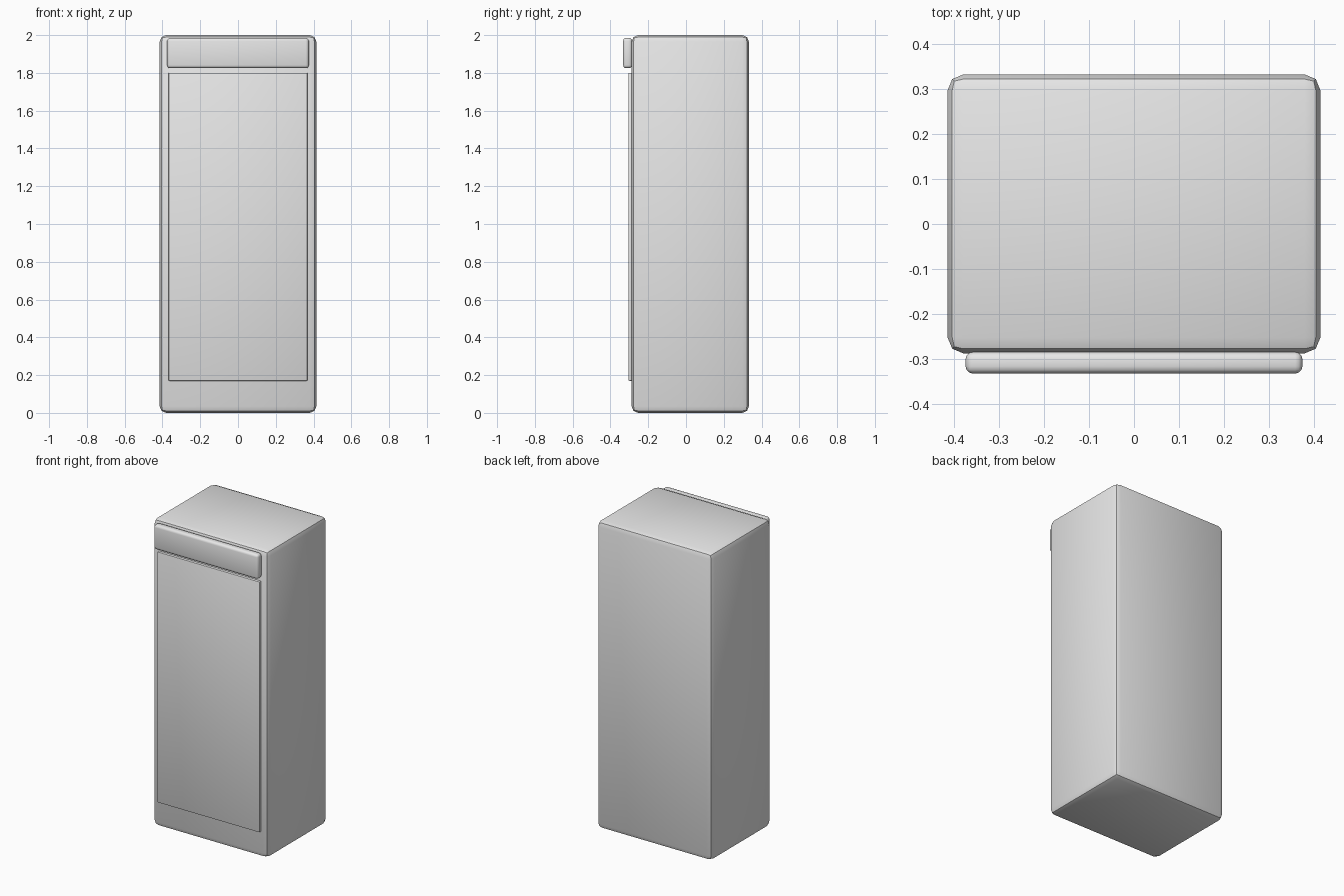
import bpy

cube = bpy.data.objects.get("Cube")
if cube:
    bpy.data.objects.remove(cube, do_unlink=True)

# Single light grey finish
grey = bpy.data.materials.new("light_grey")
grey.use_nodes = True
colour = (0.8, 0.8, 0.8, 1)
grey.diffuse_color = colour
grey.node_tree.nodes["Principled BSDF"].inputs["Base Color"].default_value = colour


def rounded_box(name, low, high, radius, segments):
    """Box between two corners with rounded edges and smooth shading."""
    bpy.ops.mesh.primitive_cube_add(
        size=1, location=[(a + b) / 2 for a, b in zip(low, high)])
    box = bpy.context.object
    box.name = name
    box.scale = [b - a for a, b in zip(low, high)]
    bpy.ops.object.transform_apply(location=False, rotation=False, scale=True)
    bevel = box.modifiers.new("rounded_edges", "BEVEL")
    bevel.width = radius
    bevel.segments = segments
    bevel.limit_method = "NONE"
    bpy.ops.object.modifier_apply(modifier=bevel.name)
    bpy.ops.object.shade_smooth_by_angle()
    box.data.materials.append(grey)
    return box


# Tall cabinet
rounded_box("cabinet_body", (-0.415, -0.288, 0), (0.415, 0.333, 2), 0.035, 2)

# Thin door panel standing just proud of the front
rounded_box("door_panel", (-0.368, -0.305, 0.17), (0.368, -0.28, 1.8), 0.005, 2)

# Thicker header above the door
rounded_box("header_panel", (-0.375, -0.333, 1.825), (0.375, -0.285, 1.985), 0.016, 3)
